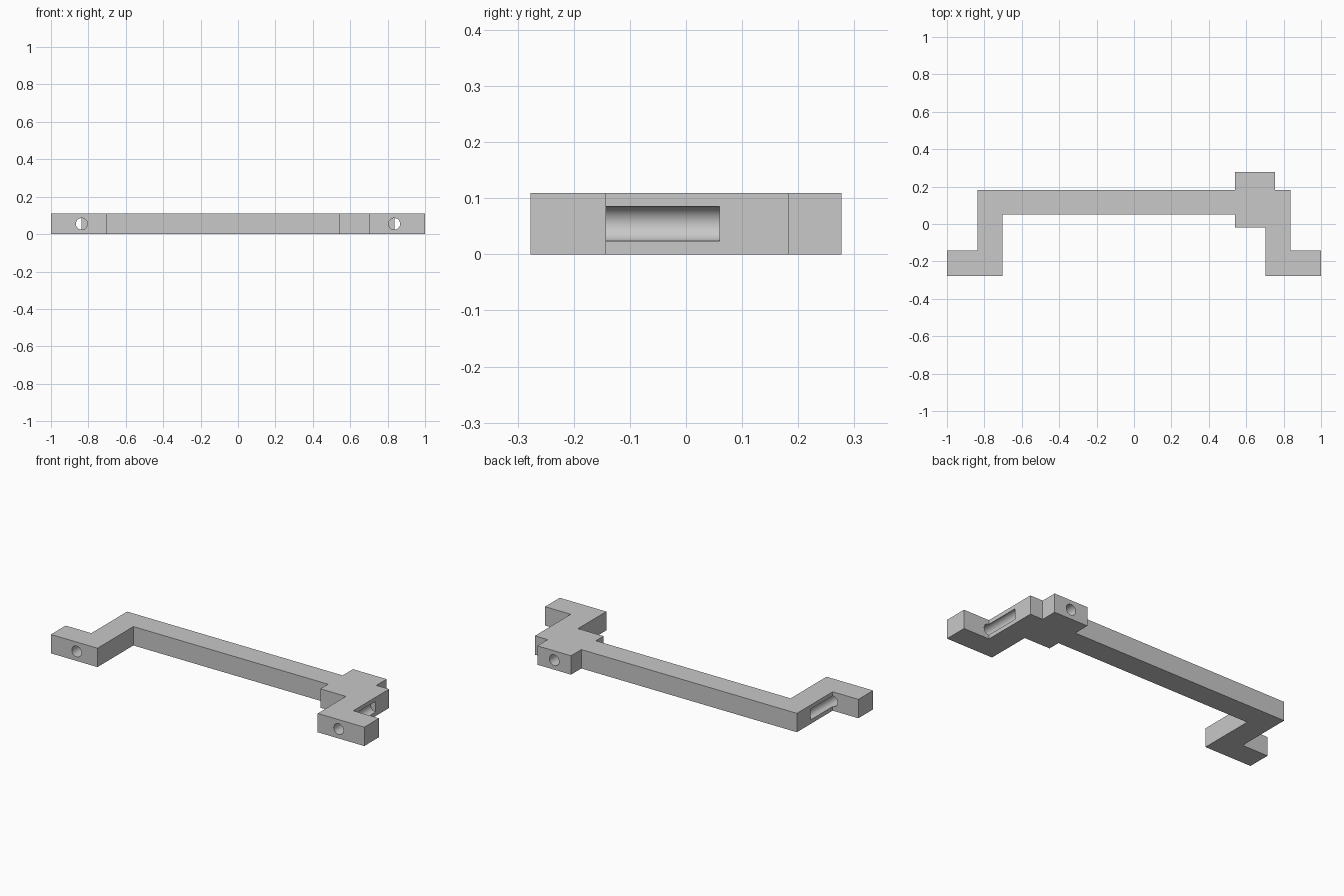
import bpy, bmesh, math
from mathutils import Matrix

cube = bpy.data.objects.get("Cube")
if cube:
    bpy.data.objects.remove(cube, do_unlink=True)

HEIGHT = 0.109
FRONT, FOOT_BACK = -0.277, -0.143      # foot depth range
BEAM_FRONT, BEAM_BACK = 0.05, 0.183    # beam depth range
LEG_IN, LEG_OUT = 0.703, 0.836         # leg width range
BLOCK_L, BLOCK_R = 0.54, 0.755         # block width range
BLOCK_FRONT, BLOCK_BACK = -0.02, 0.277
HOLE_R = 0.031

grey = bpy.data.materials.new("plain grey")
grey.use_nodes = True
colour = (0.58, 0.58, 0.58, 1)
grey.diffuse_color = colour
grey.node_tree.nodes["Principled BSDF"].inputs["Base Color"].default_value = colour


def new_object(name, bm):
    mesh = bpy.data.meshes.new(name)
    bm.to_mesh(mesh)
    bm.free()
    obj = bpy.data.objects.new(name, mesh)
    bpy.context.collection.objects.link(obj)
    mesh.materials.append(grey)
    return obj


def extrude_outline(name, points, height):
    bm = bmesh.new()
    base = bm.faces.new([bm.verts.new((x, y, 0)) for x, y in points])
    result = bmesh.ops.extrude_face_region(bm, geom=[base])
    top = [v for v in result["geom"] if isinstance(v, bmesh.types.BMVert)]
    bmesh.ops.translate(bm, verts=top, vec=(0, 0, height))
    bmesh.ops.recalc_face_normals(bm, faces=bm.faces)
    return new_object(name, bm)


def hole_cutter(name, x, y0, y1):
    bm = bmesh.new()
    segments = 48
    turn = Matrix.Rotation(math.pi / 2, 4, "X") @ Matrix.Rotation(math.pi / segments, 4, "Z")
    bmesh.ops.create_cone(bm, cap_ends=True, segments=segments, radius1=HOLE_R,
                          radius2=HOLE_R, depth=y1 - y0, matrix=turn)
    bmesh.ops.translate(bm, verts=bm.verts, vec=(x, (y0 + y1) / 2, HEIGHT / 2))
    obj = new_object(name, bm)
    obj.hide_render = True
    return obj


# Bracket outline: foot and leg on each side, beam, and offset block
left_leg = [(LEG_IN, FRONT), (1, FRONT), (1, FOOT_BACK),
            (LEG_OUT, FOOT_BACK), (LEG_OUT, BEAM_BACK)]
right_leg = [(-x, y) for x, y in reversed(left_leg)]
block_back = [(BLOCK_R, BEAM_BACK), (BLOCK_R, BLOCK_BACK),
              (BLOCK_L, BLOCK_BACK), (BLOCK_L, BEAM_BACK)]
inner_side = [(-LEG_IN, BEAM_FRONT), (BLOCK_L, BEAM_FRONT),
              (BLOCK_L, BLOCK_FRONT), (LEG_IN, BLOCK_FRONT)]
bracket = extrude_outline("bracket", left_leg + block_back + right_leg + inner_side, HEIGHT)

# Blind screw holes: one through each foot along its leg, one in the block's back
cutters = [
    hole_cutter("left_hole_cutter", LEG_OUT, FRONT - 0.1, 0.06),
    hole_cutter("right_hole_cutter", -LEG_OUT, FRONT - 0.1, 0.06),
    hole_cutter("block_hole_cutter", (BLOCK_L + BLOCK_R) / 2, 0.06, BLOCK_BACK + 0.1),
]
bpy.ops.object.select_all(action="DESELECT")
bpy.context.view_layer.objects.active = bracket
bracket.select_set(True)
for cutter in cutters:
    mod = bracket.modifiers.new(cutter.name, "BOOLEAN")
    mod.operation = "DIFFERENCE"
    mod.solver = "EXACT"
    mod.object = cutter
    bpy.ops.object.modifier_apply(modifier=mod.name)
    bpy.data.objects.remove(cutter, do_unlink=True)

bpy.ops.object.shade_smooth_by_angle(angle=math.radians(30))
